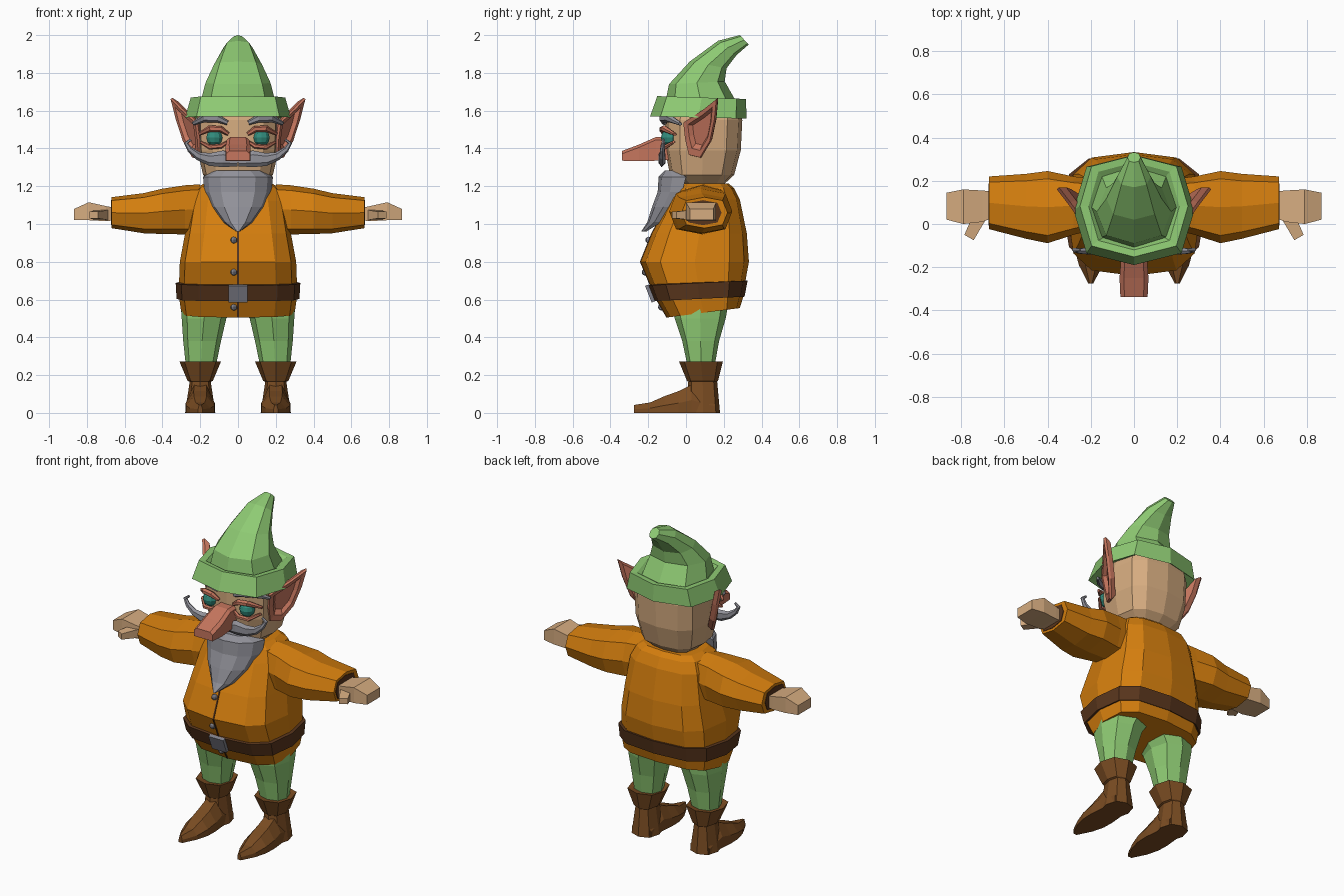
import bpy, bmesh, math
from mathutils import Vector


def material(name, *rgb):
    lin = [(c / 255 / 12.92) if c < 11 else ((c / 255 + 0.055) / 1.055) ** 2.4 for c in rgb]
    m = bpy.data.materials.new(name)
    m.diffuse_color = (*lin, 1)
    return m


SKIN = material("skin", 214, 172, 128)
PINK = material("ruddy skin", 198, 118, 94)
GRAY = material("gray hair", 146, 146, 154)
METAL = material("metal", 128, 128, 138)
GREEN = material("green cloth", 142, 202, 115)
ORANGE = material("orange cloth", 212, 126, 14)
BELT = material("dark leather", 88, 53, 28)
BOOT = material("boot leather", 122, 76, 34)
TEAL = material("teal eye", 50, 140, 125)


def finish(name, bm, mat, mirror=False):
    bmesh.ops.recalc_face_normals(bm, faces=bm.faces)
    me = bpy.data.meshes.new(name)
    bm.to_mesh(me)
    bm.free()
    me.materials.append(mat)
    ob = bpy.data.objects.new(name, me)
    bpy.context.collection.objects.link(ob)
    if mirror:
        ob.modifiers.new("Mirror", "MIRROR").use_mirror_merge = False
    return ob


def loft(name, rings, mat, mirror=False):
    """Skin a list of equal-length closed rings and cap both ends."""
    bm = bmesh.new()
    vs = [[bm.verts.new(p) for p in r] for r in rings]
    n = len(vs[0])
    for a, b in zip(vs, vs[1:]):
        for i in range(n):
            j = (i + 1) % n
            bm.faces.new((a[i], a[j], b[j], b[i]))
    bm.faces.new(vs[0][::-1])
    bm.faces.new(vs[-1])
    return finish(name, bm, mat, mirror)


def spow(v, e):
    return math.copysign(abs(v) ** e, v) if abs(v) > 1e-6 else 0.0


def ring(yf, zf, yb, zb, hw, n=12, e=0.65, cx=0):
    """Rounded-box ring through a front point, a back point and a half width."""
    out = []
    for i in range(n):
        a = math.tau * i / n
        u = (1 - spow(math.cos(a), e)) / 2
        out.append((cx + hw * spow(math.sin(a), e), yf + (yb - yf) * u, zf + (zb - zf) * u))
    return out


def side_ring(x, yc, hy, zc, hz, n=8, e=0.7):
    """Rounded-box ring across the x axis."""
    return [(x, yc + hy * spow(math.cos(math.tau * i / n), e),
             zc + hz * spow(math.sin(math.tau * i / n), e)) for i in range(n)]


def tube(name, path, mat, ry, mirror=True, n=6):
    """Tapered tube along (x, z, y, radius) points lying roughly in the xz plane."""
    rings = []
    for k, (x, z, y, r) in enumerate(path):
        p, q = path[max(k - 1, 0)], path[min(k + 1, len(path) - 1)]
        d = Vector((q[0] - p[0], 0, q[1] - p[1])).normalized()
        nrm = Vector((-d.z, 0, d.x))
        rings.append([Vector((x, y, z)) + nrm * r * math.cos(math.tau * i / n)
                      + Vector((0, ry * min(1, r / 0.02), 0)) * math.sin(math.tau * i / n)
                      for i in range(n)])
    return loft(name, rings, mat, mirror)


def ball(name, loc, r, mat, mirror=False, seg=10):
    bm = bmesh.new()
    bmesh.ops.create_uvsphere(bm, u_segments=seg, v_segments=6, radius=r)
    bmesh.ops.translate(bm, verts=bm.verts, vec=loc)
    return finish(name, bm, mat, mirror)


# Tunic
body = [(-.10, .505, .285, .555, .30), (-.155, .60, .305, .62, .312), (-.19, .68, .315, .70, .312),
        (-.24, .80, .333, .80, .308), (-.18, .95, .322, .95, .28), (-.09, 1.12, .285, 1.13, .25),
        (-.06, 1.19, .255, 1.19, .22), (-.03, 1.215, .225, 1.215, .18)]
loft("tunic", [ring(*b) for b in body], ORANGE)
loft("tunic_seam", [[(-.004, b[0] - .004, b[1]), (.004, b[0] - .004, b[1]),
                     (.004, b[0] + .01, b[1]), (-.004, b[0] + .01, b[1])] for b in body[:6]], BELT)

# Belt, buckle and buttons
loft("belt", [ring(-.14, .60, .29, .62, .30), ring(-.17, .592, .31, .615, .325),
              ring(-.203, .675, .326, .70, .33), ring(-.17, .685, .30, .70, .30)], BELT)
bpy.ops.mesh.primitive_cube_add(size=1, location=(0, -.19, .632), rotation=(.38, 0, 0))
buckle = bpy.context.object
buckle.name = "belt_buckle"
buckle.scale = (.1, .02, .095)
buckle.data.materials.append(METAL)
for y, z in ((-.197, .915), (-.216, .745), (-.13, .56)):
    ball("button", (-.022, y, z), .018, METAL, seg=8)

# Sleeves and linings
loft("sleeve", [side_ring(.20, .09, .12, 1.08, .13), side_ring(.28, .085, .135, 1.075, .13),
                side_ring(.40, .078, .167, 1.067, .12), side_ring(.50, .082, .15, 1.057, .106),
                side_ring(.67, .098, .122, 1.06, .082)], ORANGE, True)
loft("sleeve_lining", [side_ring(.665, .09, .098, 1.06, .066),
                       side_ring(.673, .09, .098, 1.06, .066)], BELT, True)


# Hands and thumbs
def box_ring(x, y0, y1, z0, z1):
    return [(x, y0, z0), (x, y1, z0), (x, y1, z1), (x, y0, z1)]


loft("hand", [box_ring(.65, .03, .15, 1.02, 1.085), box_ring(.70, .01, .155, 1.015, 1.095),
              box_ring(.79, -.0, .16, 1.02, 1.115), box_ring(.867, .02, .145, 1.022, 1.08)], SKIN, True)
loft("thumb", [[(.68, .03, 1.02), (.75, .03, 1.02), (.75, .03, 1.075), (.68, .03, 1.075)],
               [(.742, -.075, 1.03), (.785, -.05, 1.03), (.785, -.05, 1.065), (.742, -.075, 1.065)]],
     SKIN, True)

# Legs
loft("leg", [ring(.01, .24, .15, .24, .078, 8, .8, .197), ring(-.02, .38, .175, .38, .1, 8, .8, .19),
             ring(-.06, .50, .21, .50, .118, 8, .8, .18), ring(-.075, .58, .225, .58, .15, 8, .8, .152)],
     GREEN, True)

# Boots
loft("boot_shaft", [ring(0, 0, .18, 0, .08, 8, .8, .2), ring(.012, .165, .165, .165, .056, 8, .8, .2),
                    ring(.005, .17, .17, .17, .067, 8, .8, .2),
                    ring(-.037, .272, .195, .272, .11, 8, .8, .2),
                    ring(.0, .265, .16, .265, .085, 8, .8, .2)], BOOT, True)
foot = [(.15, .065, .08), (.03, .07, .15), (-.04, .077, .115), (-.115, .075, .088),
        (-.19, .055, .055), (-.275, .012, .042)]
loft("boot_foot", [[(.2 + hw * a, y, h * b) for a, b in
                    ((-1, 0), (1, 0), (1, .45), (.45, 1), (-.45, 1), (-1, .45))]
                   for y, hw, h in foot], BOOT, True)

# Head
loft("head", [ring(*h, e=.7) for h in
              [(0, 1.19, .19, 1.2, .11), (-.085, 1.26, .255, 1.26, .185), (-.11, 1.39, .29, 1.39, .215),
               (-.11, 1.55, .298, 1.55, .22), (-.09, 1.64, .28, 1.64, .2)]], SKIN)

# Nose
nose = [(-.08, .058, 1.34, 1.46), (-.16, .06, 1.335, 1.46), (-.25, .067, 1.333, 1.42),
        (-.338, .063, 1.335, 1.387)]
loft("nose", [[(-w, y, z0), (w, y, z0), (w, y, z1 - .015), (w * .7, y, z1), (-w * .7, y, z1),
               (-w, y, z1 - .015)] for y, w, z0, z1 in nose], PINK)

# Ears: a flaring plate with a hollow front
outline = [(.17, 1.668), (.10, 1.612), (-.01, 1.54), (0, 1.45), (.02, 1.365), (.08, 1.35),
           (.135, 1.44), (.16, 1.56)]
normal = Vector((1, -.6, -.2)).normalized()
flat = [Vector((.212 + .6 * y + .2 * (z - 1.5), y, z)) for y, z in outline]
mid = sum(flat, Vector()) / len(flat)
loft("ear", [[mid + (p - mid) * s + normal * d for p in flat]
             for s, d in ((.85, -.025), (1, 0), (.97, .014), (.72, .012), (.55, -.008))], PINK, True)

# Eyes, lids and brows
ball("eye", (.125, -.088, 1.457), .045, TEAL, True)
tube("upper_eyelid", [(.05, 1.475, -.115, .01), (.09, 1.502, -.125, .017), (.15, 1.505, -.115, .018),
                      (.208, 1.475, -.06, .009)], PINK, .022)
tube("lower_eyelid", [(.055, 1.435, -.115, .008), (.09, 1.412, -.122, .013), (.15, 1.407, -.112, .013),
                      (.2, 1.435, -.065, .008)], PINK, .022)
tube("eyebrow", [(.055, 1.535, -.115, .012), (.11, 1.56, -.12, .022), (.18, 1.56, -.09, .022),
                 (.24, 1.53, -.03, .01)], GRAY, .022)

# Moustache
tube("moustache", [(0, 1.335, -.125, .03), (.08, 1.345, -.13, .044), (.15, 1.342, -.125, .034),
                   (.21, 1.36, -.125, .022), (.255, 1.395, -.125, .015), (.275, 1.428, -.12, .012),
                   (.25, 1.447, -.12, .007)], GRAY, .018)

# Beard: crescent sections hanging forward to a point
beard = [(1.282, .13, -.115, -.05), (1.25, .185, -.145, .0), (1.17, .178, -.15, -.02),
         (1.09, .145, -.18, -.06), (1.01, .08, -.205, -.13), (.96, .01, -.237, -.21)]
loft("beard", [[(w * a, yf + (yb - yf) * b, z) for a, b in
                ((-1, 1), (-.85, .5), (-.5, .12), (0, 0), (.5, .12), (.85, .5), (1, 1), (0, .9))]
               for z, w, yf, yb in beard], GRAY)

# Hat: brim band and a cone bending back
loft("hat_brim", [ring(-.11, 1.60, .27, 1.60, .2, 8, .7), ring(-.19, 1.57, .32, 1.558, .28, 8, .7),
                  ring(-.152, 1.677, .318, 1.662, .25, 8, .7), ring(-.12, 1.672, .285, 1.66, .21, 8, .7),
                  ring(-.1, 1.64, .25, 1.64, .18, 8, .7)], GREEN)
loft("hat_cone", [ring(*h, 8, .85) for h in
                  [(-.11, 1.64, .27, 1.64, .2), (-.09, 1.74, .205, 1.755, .172),
                   (.02, 1.86, .215, 1.825, .128), (.17, 1.97, .268, 1.895, .078),
                   (.285, 2.0, .332, 1.95, .03)]], GREEN)
